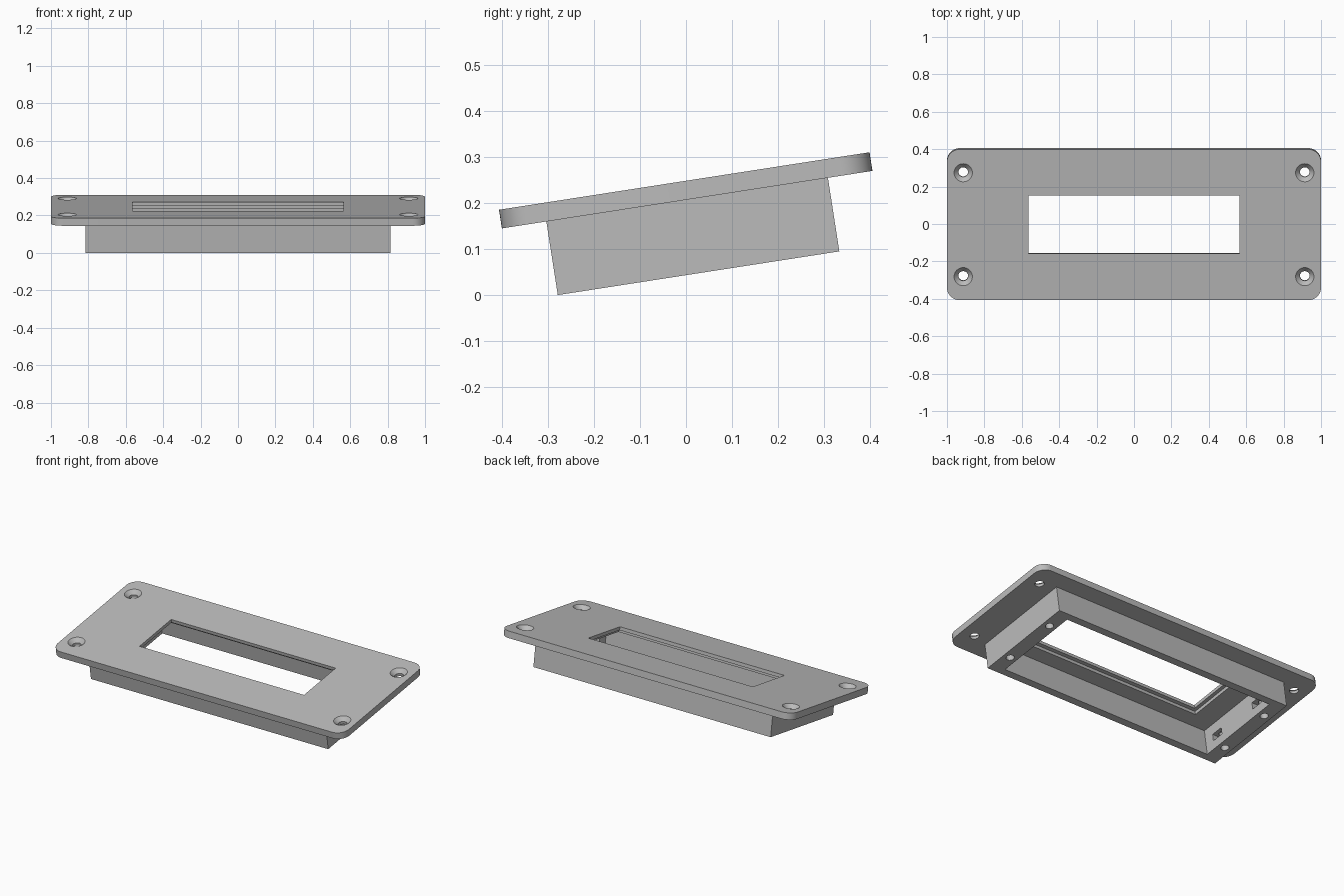
import bpy, bmesh, math
from mathutils import Matrix, Vector

if "Cube" in bpy.data.objects:
    bpy.data.objects.remove(bpy.data.objects["Cube"], do_unlink=True)

# Dimensions in the panel's own untilted frame; its underside is at z = 0
PLATE_T, FRAME_D = 0.041, 0.162
TILT = Matrix.Translation((0, 0.0025, 0.2075)) @ Matrix.Rotation(math.radians(8.82), 4, 'X')

grey = bpy.data.materials.new("plain_grey")
grey.use_nodes = True
grey.diffuse_color = (0.5, 0.5, 0.5, 1)
grey.node_tree.nodes["Principled BSDF"].inputs["Base Color"].default_value = (0.5, 0.5, 0.5, 1)


def add_object(name, bm):
    mesh = bpy.data.meshes.new(name)
    bm.to_mesh(mesh)
    bm.free()
    obj = bpy.data.objects.new(name, mesh)
    bpy.context.collection.objects.link(obj)
    return obj


def box(name, half_x, half_y, z0, z1, centre=(0, 0), radius=0):
    """Block between two heights, with optional rounded upright corners."""
    bm = bmesh.new()
    place = Matrix.Translation((*centre, (z0 + z1) / 2)) @ Matrix.Diagonal((2 * half_x, 2 * half_y, z1 - z0, 1))
    bmesh.ops.create_cube(bm, size=1, matrix=place)
    if radius:
        upright = [e for e in bm.edges if abs((e.verts[0].co - e.verts[1].co).z) > 1e-4]
        bmesh.ops.bevel(bm, geom=upright, offset=radius, segments=12, profile=0.5, affect='EDGES')
    return add_object(name, bm)


def cone(name, r0, r1, z0, z1, centre, sides=40):
    """Upright cylinder or cone between two heights."""
    bm = bmesh.new()
    bmesh.ops.create_cone(bm, cap_ends=True, segments=sides, radius1=r0, radius2=r1, depth=z1 - z0,
                          matrix=Matrix.Translation((*centre, (z0 + z1) / 2)))
    return add_object(name, bm)


def cut(obj, cutters):
    """Subtract the cutters, bake the result and remove the cutters."""
    for c in cutters:
        c.hide_render = True
        mod = obj.modifiers.new("cut", 'BOOLEAN')
        mod.operation, mod.solver, mod.object = 'DIFFERENCE', 'EXACT', c
    graph = bpy.context.evaluated_depsgraph_get()
    baked = bpy.data.meshes.new_from_object(obj.evaluated_get(graph))
    obj.modifiers.clear()
    obj.data = baked
    for c in cutters:
        bpy.data.objects.remove(c, do_unlink=True)


corners = [(sx, sy) for sx in (-1, 1) for sy in (-1, 1)]

# Face plate: rounded panel, display window with a rear recess, countersunk holes
plate = box("face_plate", 1.0, 0.408, 0, PLATE_T, radius=0.068)
cutters = [box("window", 0.565, 0.157, -0.1, 0.1),
           box("window_recess", 0.587, 0.179, -0.1, PLATE_T / 2)]
for sx, sy in corners:
    at = (sx * 0.913, sy * 0.281)
    cutters.append(cone("screw_hole", 0.026, 0.026, -0.1, 0.1, at))
    cutters.append(cone("countersink", 0.024, 0.050, PLATE_T - 0.025, PLATE_T + 0.001, at))
cut(plate, cutters)

# Rear frame: open box with thick ends holding screw holes and nut slots
frame = box("rear_frame", 0.815, 0.31, -FRAME_D, 0)
cutters = [box("frame_opening", 0.725, 0.268, -0.3, 0.1)]
for sx, sy in corners:
    at = (sx * 0.770, sy * 0.170)
    cutters.append(cone("frame_screw_hole", 0.023, 0.023, -0.3, -0.04, at))
    cutters.append(box("nut_slot", 0.035, 0.037, -0.108, -0.064, (sx * 0.735, at[1])))
cut(frame, cutters)

# Tilt, colour and shade
bpy.ops.object.select_all(action='DESELECT')
for obj in (plate, frame):
    obj.data.transform(TILT)
    obj.data.materials.clear()
    obj.data.materials.append(grey)
    obj.select_set(True)
bpy.context.view_layer.objects.active = plate
bpy.ops.object.shade_smooth_by_angle(angle=math.radians(30))
